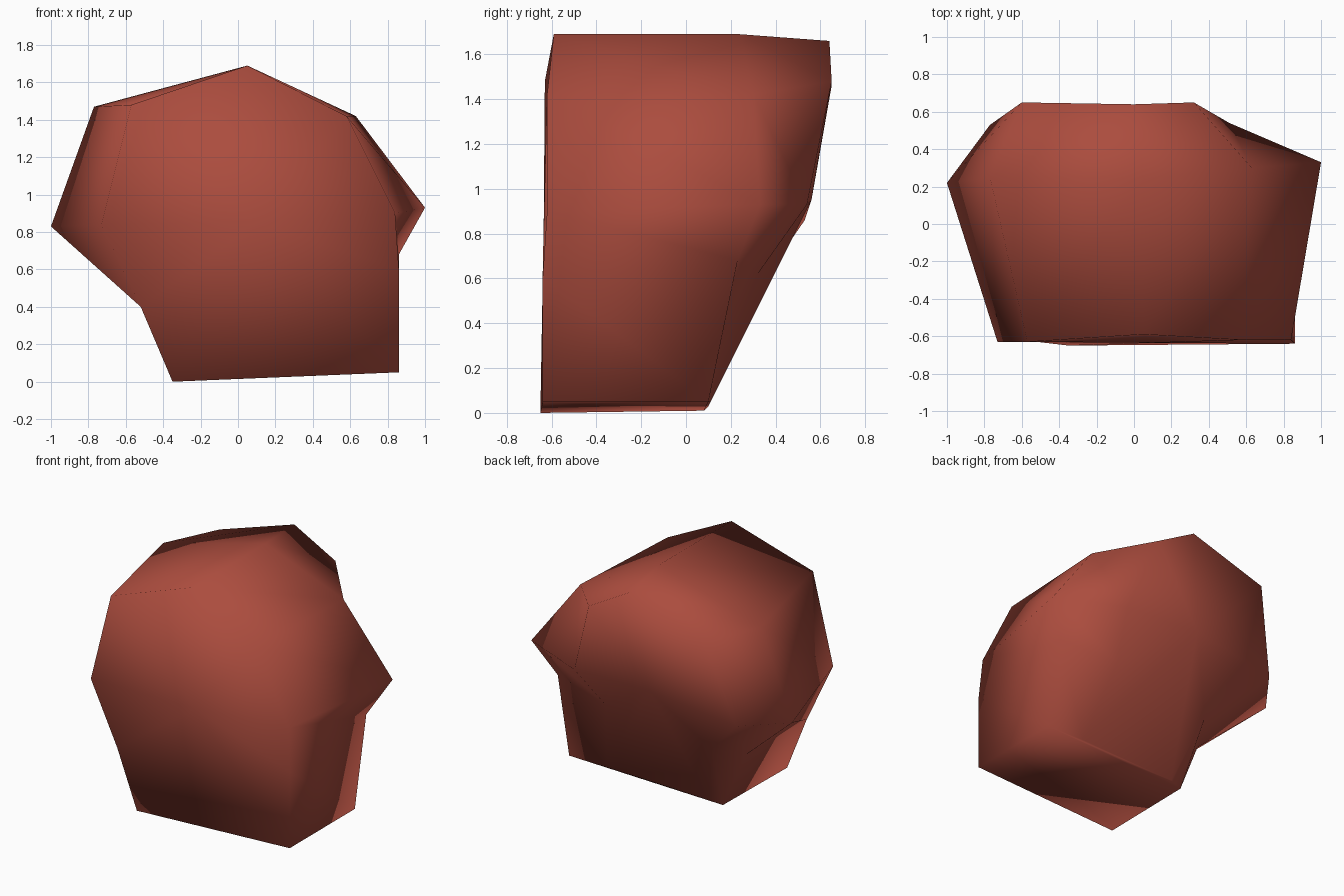
import bpy, bmesh

cube = bpy.data.objects.get("Cube")
if cube:
    bpy.data.objects.remove(cube, do_unlink=True)

# Three outlines of the boulder, each running from the bottom left corner
# over the top to the bottom right corner
front = [(-.35, -.65, 0), (-.52, -.63, .40), (-.73, -.63, .84),
         (-.57, -.63, 1.48), (.05, -.59, 1.69), (.58, -.62, 1.42),
         (.84, -.62, .90), (.86, -.64, .60), (.86, -.64, .05)]
middle = [(-.35, .08, .01), (-.52, .06, .41), (-1, .22, .83),
          (-.77, .25, 1.47), (.05, .24, 1.69), (.63, .30, 1.42),
          (1, .33, .93), (.86, .23, .68), (.86, .10, .05)]
back = [(-.25, .10, .03), (-.40, .28, .50), (-.77, .53, .86),
        (-.60, .65, 1.46), (0, .64, 1.66), (.32, .65, 1.48),
        (.51, .54, .93), (.42, .32, .62), (.55, .11, .05)]

bm = bmesh.new()
loops = [[bm.verts.new(p) for p in outline] for outline in (front, middle, back)]
count = len(front)

# Sides between neighbouring outlines
for a, b in zip(loops, loops[1:]):
    for i in range(count):
        j = (i + 1) % count
        bm.faces.new((a[i], a[j], b[j], b[i]))

# Front and back caps as fans around a centre point
for loop, centre in ((loops[0], (.1, -.635, .85)), (loops[2], (-.1, .56, .95))):
    hub = bm.verts.new(centre)
    for i in range(count):
        bm.faces.new((loop[i], loop[(i + 1) % count], hub))

bmesh.ops.recalc_face_normals(bm, faces=bm.faces)
mesh = bpy.data.meshes.new("boulder")
bm.to_mesh(mesh)
bm.free()
mesh.shade_smooth()

# Red stone colour
stone = bpy.data.materials.new("red_stone")
stone.use_nodes = True
colour = (.41, .073, .048, 1)
stone.diffuse_color = colour
stone.node_tree.nodes["Principled BSDF"].inputs["Base Color"].default_value = colour
mesh.materials.append(stone)

boulder = bpy.data.objects.new("boulder", mesh)
bpy.context.collection.objects.link(boulder)
